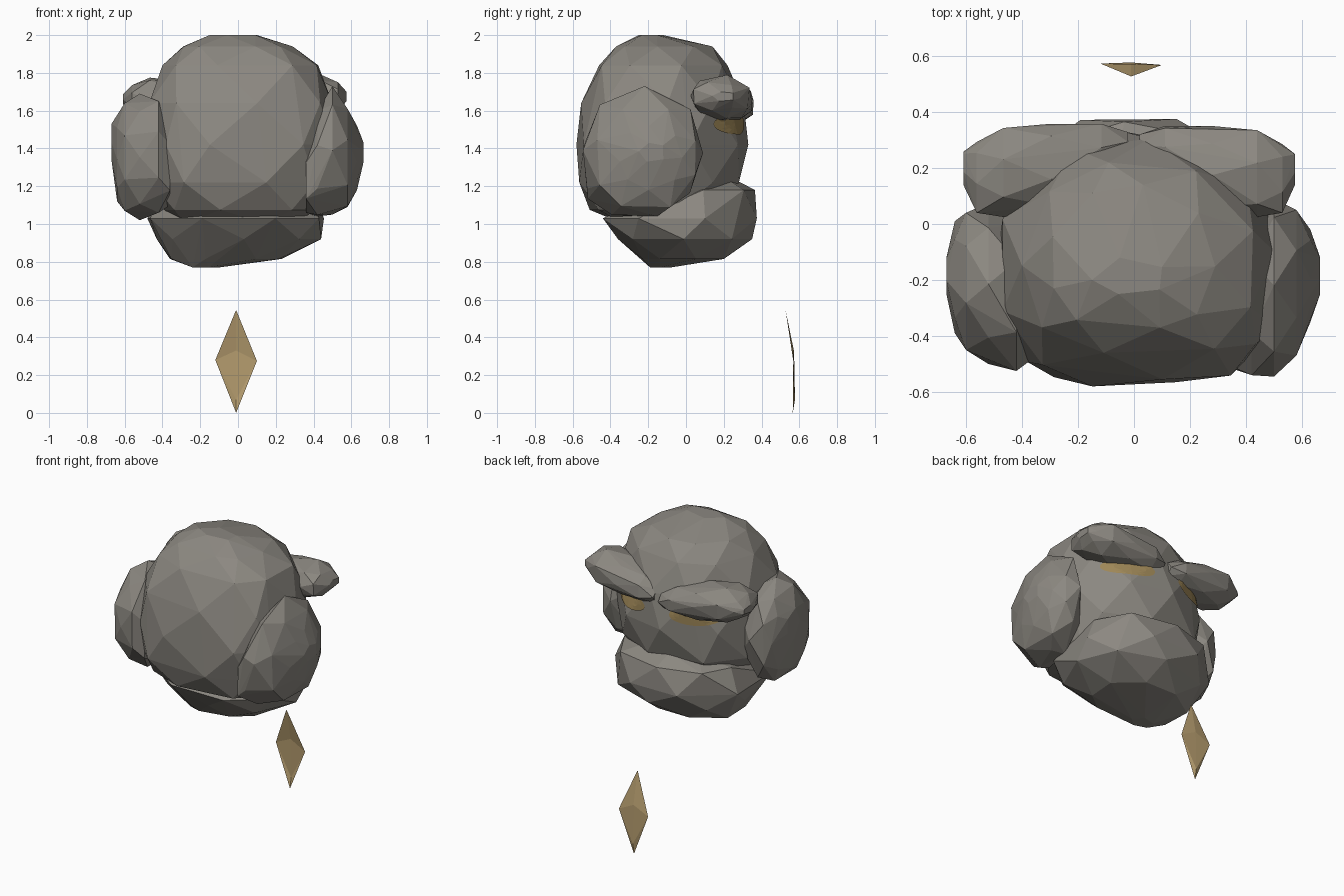
import bpy, bmesh, math, random
from mathutils import Vector
from mathutils.bvhtree import BVHTree

if "Cube" in bpy.data.objects:
    bpy.data.objects.remove(bpy.data.objects["Cube"])


def material(name, rgb):
    m = bpy.data.materials.new(name)
    m.diffuse_color = (*rgb, 1)
    m.use_nodes = True
    m.node_tree.nodes["Principled BSDF"].inputs["Base Color"].default_value = m.diffuse_color
    return m


STONE = material("stone grey", (0.26, 0.245, 0.218))
GOLD = material("pale gold", (0.47, 0.34, 0.16))
GLOW = material("dull amber", (0.34, 0.24, 0.095))


def finish(name, bm, mat):
    mesh = bpy.data.meshes.new(name)
    bm.to_mesh(mesh)
    mesh.materials.append(mat)
    obj = bpy.data.objects.new(name, mesh)
    bpy.context.collection.objects.link(obj)
    return obj


def ring(rng, sides, turn, u0, u1, v0, v1, low_power):
    """Irregular polygon that exactly fills the given rectangle."""
    pts = []
    for k in range(sides):
        a = math.tau * (k + turn + rng.uniform(-0.13, 0.13)) / sides
        c, s = math.cos(a), math.sin(a)
        e = 2 / (low_power if s < 0 else 2.1)
        r = rng.uniform(0.96, 1.0)
        pts.append((r * math.copysign(abs(c) ** e, c),
                    r * math.copysign(abs(s) ** e, s)))
    us, vs = [p[0] for p in pts], [p[1] for p in pts]

    def fit(t, src, lo, hi):
        return lo + (t - min(src)) / (max(src) - min(src)) * (hi - lo)
    return [(fit(u, us, u0, u1), fit(v, vs, v0, v1)) for u, v in pts]


def rock(name, levels, axis="z", sides=8, seed=1, low_power=2.1, flip=1):
    """Chiselled stone: hull around stacked rings (position, u range, v range)."""
    rng = random.Random(seed)
    bm = bmesh.new()
    for i, (t, u0, u1, v0, v1) in enumerate(levels):
        n = 5 if i in (0, len(levels) - 1) else sides
        for u, v in ring(rng, n, i * 0.5, u0, u1, v0, v1, low_power):
            bm.verts.new((u, v, t) if axis == "z" else (t * flip, u, v))
    res = bmesh.ops.convex_hull(bm, input=bm.verts[:])
    junk = {g for g in res["geom_interior"] + res["geom_unused"]
            if isinstance(g, bmesh.types.BMVert)}
    bmesh.ops.delete(bm, geom=list(junk), context="VERTS")
    bmesh.ops.recalc_face_normals(bm, faces=bm.faces[:])
    tree = BVHTree.FromBMesh(bm)
    finish(name, bm, STONE)
    bm.free()
    return tree


# Skull boulder
head_tree = rock("head", [
    (1.00, -0.28, 0.30, -0.33, 0.00),
    (1.075, -0.39, 0.41, -0.51, 0.18),
    (1.22, -0.46, 0.48, -0.565, 0.28),
    (1.42, -0.49, 0.51, -0.58, 0.33),
    (1.64, -0.47, 0.50, -0.555, 0.305),
    (1.84, -0.40, 0.425, -0.46, 0.22),
    (1.94, -0.29, 0.29, -0.37, 0.14),
    (2.00, -0.15, 0.10, -0.25, -0.12),
], sides=9, seed=4, low_power=3.0)

# Lower jaw
rock("jaw", [
    (0.77, -0.24, -0.10, -0.19, -0.08),
    (0.815, -0.36, 0.23, -0.24, 0.20),
    (0.92, -0.43, 0.44, -0.36, 0.35),
    (1.03, -0.48, 0.455, -0.44, 0.375),
    (1.18, -0.41, 0.39, -0.12, 0.365),
    (1.24, -0.20, 0.14, 0.10, 0.25),
], seed=7, low_power=2.4)

# Side stones: (distance from centre, depth range, height range)
rock("right_cheek", [
    (0.36, -0.52, -0.30, 1.06, 1.39),
    (0.42, -0.54, 0.00, 1.04, 1.60),
    (0.50, -0.545, 0.09, 1.05, 1.73),
    (0.58, -0.47, 0.05, 1.09, 1.61),
    (0.63, -0.35, -0.02, 1.18, 1.52),
    (0.665, -0.25, -0.12, 1.33, 1.43),
], "x", 8, 11)
rock("left_cheek", [
    (0.36, -0.48, -0.20, 1.10, 1.50),
    (0.42, -0.525, 0.00, 1.06, 1.65),
    (0.52, -0.50, 0.075, 1.02, 1.69),
    (0.60, -0.45, 0.04, 1.07, 1.64),
    (0.64, -0.39, 0.01, 1.12, 1.57),
    (0.67, -0.25, -0.12, 1.34, 1.53),
], "x", 8, 23, flip=-1)

# Heavy brows jutting over the face, same layout on both sides
BROW = [
    (0.02, 0.22, 0.32, 1.57, 1.66),
    (0.11, 0.14, 0.35, 1.55, 1.72),
    (0.28, 0.06, 0.35, 1.54, 1.77),
    (0.44, 0.025, 0.335, 1.56, 1.79),
    (0.53, 0.04, 0.285, 1.60, 1.75),
    (0.575, 0.14, 0.25, 1.65, 1.70),
]
rock("right_brow", BROW, "x", 7, 5)
rock("left_brow", [(t * 1.06, a, b + 0.008, c - 0.015, d - 0.015)
                   for t, a, b, c, d in BROW], "x", 7, 9, flip=-1)


# Eyes: thin oval plates laid over the face under each brow
def eye(name, side, rings=5, seg=24):
    bm = bmesh.new()

    def on_face(x, z):
        hit, normal, _, _ = head_tree.ray_cast(Vector((x, 1, z)), Vector((0, -1, 0)))
        return bm.verts.new(hit + normal * 0.006)
    cx, cz = 0.24 * side, 1.53
    rows = []
    for r in range(1, rings + 1):
        f = r / rings
        rows.append([on_face(cx + 0.15 * f * math.cos(math.tau * k / seg),
                             cz + 0.057 * f * math.sin(math.tau * k / seg))
                     for k in range(seg)])
    mid = on_face(cx, cz)
    for k in range(seg):
        j = (k + 1) % seg
        bm.faces.new((mid, rows[0][j], rows[0][k]))
        for a, b in zip(rows, rows[1:]):
            bm.faces.new((a[k], a[j], b[j], b[k]))
    finish(name, bm, GLOW)
    bm.free()


eye("right_eye", 1)
eye("left_eye", -1)

# Floating diamond gem plate, gently bowed
bm = bmesh.new()
top, left, right, mid, low, bottom = [bm.verts.new(p) for p in (
    (-0.01, 0.527, 0.545), (-0.12, 0.573, 0.28), (0.10, 0.568, 0.275),
    (-0.01, 0.571, 0.33), (-0.01, 0.577, 0.07), (-0.01, 0.565, 0.0))]
for tri in ((top, left, mid), (top, mid, right), (mid, left, low),
            (mid, low, right), (low, left, bottom), (low, bottom, right)):
    bm.faces.new(tri)
finish("diamond_plate", bm, GOLD)
bm.free()
